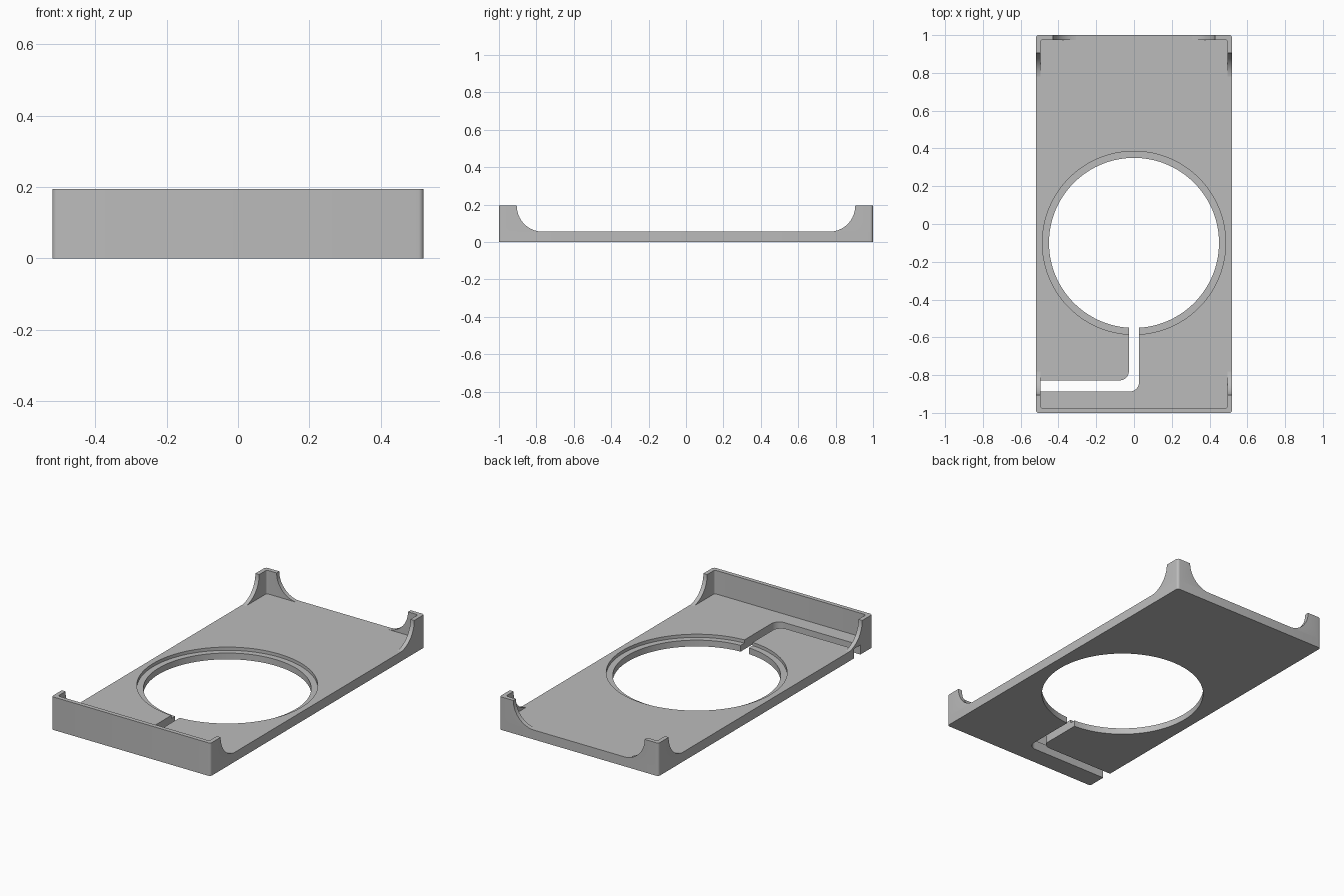
import bpy, bmesh, math
from mathutils import Vector

cube = bpy.data.objects.get("Cube")
if cube:
    bpy.data.objects.remove(cube)

W, L, H = 0.52, 1.0, 0.195      # half width, half length, height
FLOOR, LEDGE, WALL = 0.056, 0.037, 0.025
HOLE_Y, SWEEP = -0.1, 0.14

grey = bpy.data.materials.new("plain grey")
grey.use_nodes = True
grey.diffuse_color = (0.5, 0.5, 0.5, 1)
grey.node_tree.nodes["Principled BSDF"].inputs["Base Color"].default_value = (0.5, 0.5, 0.5, 1)


def arc(cx, cy, r, a0, a1, n=10):
    """Points along an arc, angles in degrees."""
    steps = [math.radians(a0 + (a1 - a0) * i / n) for i in range(n + 1)]
    return [(cx + r * math.cos(a), cy + r * math.sin(a)) for a in steps]


def rounded_rect(w, l, r):
    pts = []
    for i, (sx, sy) in enumerate([(1, 1), (-1, 1), (-1, -1), (1, -1)]):
        pts += arc(sx * (w - r), sy * (l - r), r, 90 * i, 90 * i + 90, 5)
    return pts


def prism(name, pts, lo, hi, axis="z"):
    """Extrude a closed outline along the given axis."""
    place = {"z": lambda a, b, c: (a, b, c),
             "x": lambda a, b, c: (c, a, b),
             "y": lambda a, b, c: (a, c, b)}[axis]
    bm = bmesh.new()
    face = bm.faces.new([bm.verts.new(place(a, b, lo)) for a, b in pts])
    new = bmesh.ops.extrude_face_region(bm, geom=[face])["geom"]
    shift = Vector(place(0, 0, hi - lo))
    bmesh.ops.translate(bm, vec=shift, verts=[v for v in new if isinstance(v, bmesh.types.BMVert)])
    bmesh.ops.recalc_face_normals(bm, faces=bm.faces)
    mesh = bpy.data.meshes.new(name)
    bm.to_mesh(mesh)
    bm.free()
    mesh.materials.append(grey)
    obj = bpy.data.objects.new(name, mesh)
    bpy.context.collection.objects.link(obj)
    return obj


def activate(obj):
    bpy.ops.object.select_all(action="DESELECT")
    obj.select_set(True)
    bpy.context.view_layer.objects.active = obj


def cut(obj, cutter):
    mod = obj.modifiers.new("cut", "BOOLEAN")
    mod.operation, mod.solver, mod.object = "DIFFERENCE", "EXACT", cutter
    activate(obj)
    bpy.ops.object.modifier_apply(modifier=mod.name)
    bpy.data.objects.remove(cutter)


def scoop(top):
    """Opening with a concave sweep at both ends; top is its half width."""
    c = top - SWEEP
    right = arc(c, H, SWEEP, -90, 0, 16)
    right[0] = (c, FLOOR - 0.01)
    left = [(-a, b) for a, b in reversed(right)]
    return right + [(top, H + 0.1), (-top, H + 0.1)] + left


# Base plate with stepped round opening
base = prism("base_plate", rounded_rect(W, L, 0.015), 0, FLOOR)
cut(base, prism("recess_cutter", arc(0, HOLE_Y, 0.485, 0, 357.5, 143), LEDGE, 1))
cut(base, prism("hole_cutter", arc(0, HOLE_Y, 0.45, 0, 357.5, 143), -1, 1))

# Bent cable slot from the opening to the side
s, near, far, r = 0.027, -0.828, -0.887, 0.05
slot = ([(s, HOLE_Y - 0.3), (-s, HOLE_Y - 0.3)]
        + arc(-s - r, near + r, r, 0, -90)
        + [(-W - 0.1, near), (-W - 0.1, far)]
        + arc(s - r, far + r, r, -90, 0))
cut(base, prism("slot_cutter", slot, -1, 1))

# Raised rim, scooped away along both sides and the back
rim = prism("raised_rim", rounded_rect(W, L, 0.015), FLOOR, H)
cut(rim, prism("inside_cutter", rounded_rect(W - WALL, L - WALL, 0.012), -1, 1))
cut(rim, prism("side_cutter", scoop(0.905), -1, 1, "x"))
cut(rim, prism("back_cutter", scoop(0.43), 0.5, 1.5, "y"))

for part in (base, rim):
    activate(part)
    bpy.ops.object.shade_smooth_by_angle(angle=math.radians(30))
